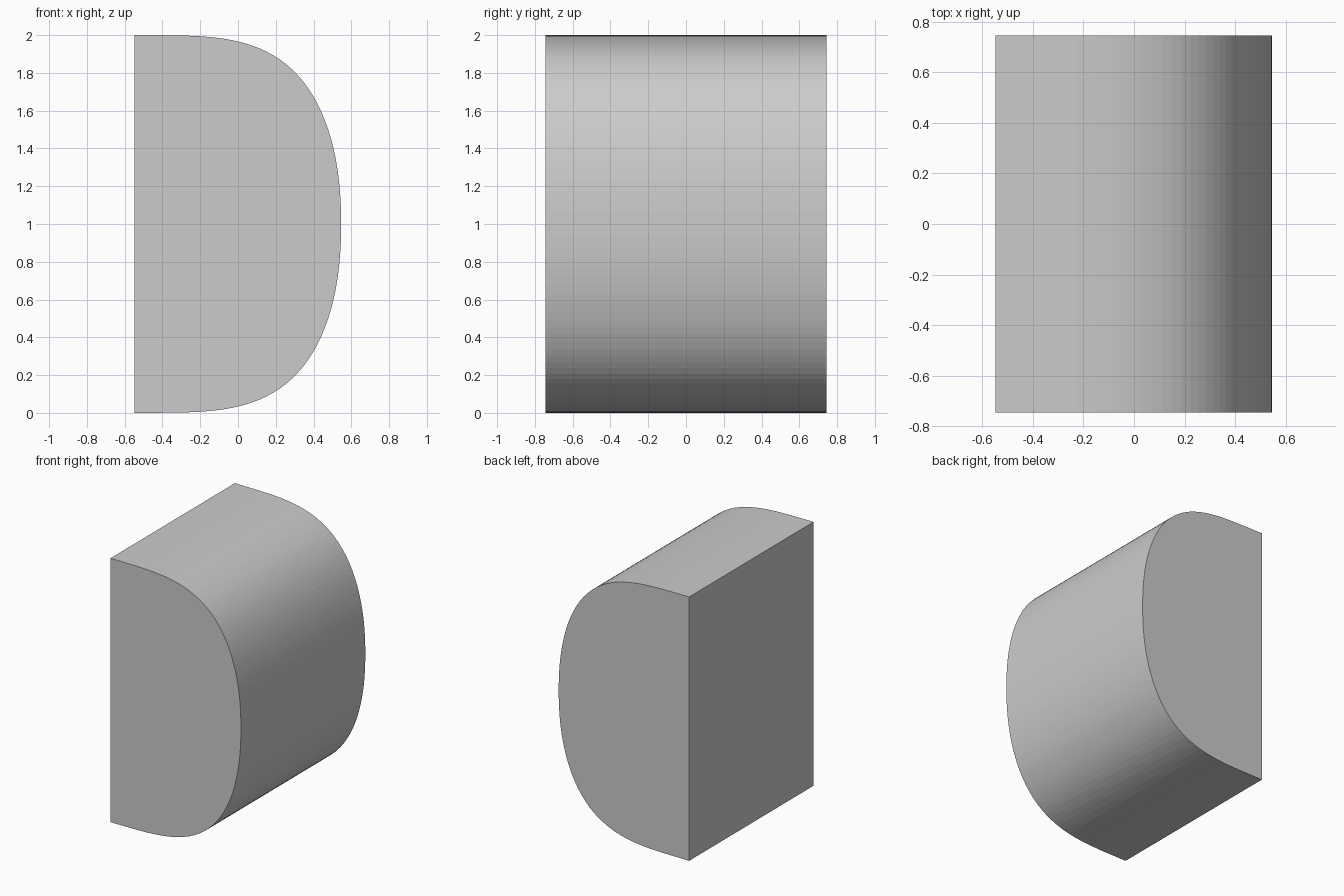
import bpy, bmesh, math

if "Cube" in bpy.data.objects:
    bpy.data.objects.remove(bpy.data.objects["Cube"])

HALF_DEPTH = 0.745
X_FLAT, X_TIP = -0.548, 0.546
SEGMENTS = 64


def profile():
    """Half superellipse, from bottom corner round the bulge to top corner."""
    pts = []
    for i in range(SEGMENTS + 1):
        t = math.pi * (i / SEGMENTS - 0.5)
        u = max(math.cos(t), 0.0) ** (2 / 3.8)
        v = math.copysign(abs(math.sin(t)) ** (2 / 2.2), t)
        if i in (0, SEGMENTS):
            u = 0.0
        pts.append((X_FLAT + (X_TIP - X_FLAT) * u, 1 + v))
    return pts


# D-shaped block: profile extruded along y
bm = bmesh.new()
face = bm.faces.new([bm.verts.new((x, -HALF_DEPTH, z)) for x, z in profile()])
ext = bmesh.ops.extrude_face_region(bm, geom=[face], use_keep_orig=True)
moved = [g for g in ext["geom"] if isinstance(g, bmesh.types.BMVert)]
bmesh.ops.translate(bm, verts=moved, vec=(0, 2 * HALF_DEPTH, 0))
bmesh.ops.recalc_face_normals(bm, faces=bm.faces)

mesh = bpy.data.meshes.new("rounded_block")
bm.to_mesh(mesh)
bm.free()
block = bpy.data.objects.new("rounded_block", mesh)
bpy.context.collection.objects.link(block)
